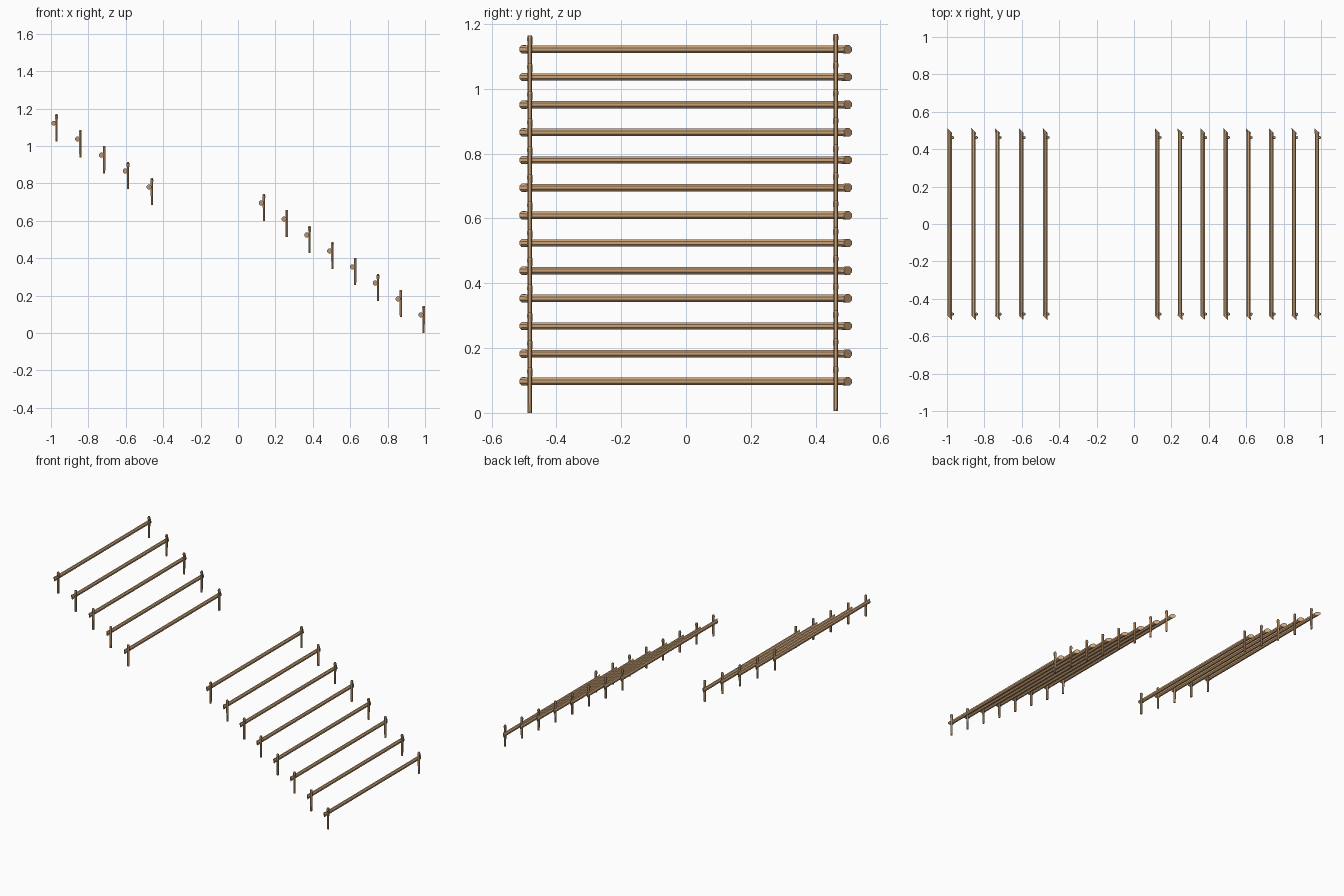
import bpy, bmesh
from math import cos, sin, pi
from mathutils import Vector

if "Cube" in bpy.data.objects:
    bpy.data.objects.remove(bpy.data.objects["Cube"])

wood = bpy.data.materials.new("tan_wood")
wood.use_nodes = True
tan = (0.60, 0.37, 0.19, 1)
wood.diffuse_color = tan
wood.node_tree.nodes["Principled BSDF"].inputs["Base Color"].default_value = tan


def loft(name, sections, point, sides):
    """Skin closed rings; point(section, angle) places each corner."""
    bm = bmesh.new()
    rings = [[bm.verts.new(point(s, 2 * pi * (i + 0.5) / sides)) for i in range(sides)]
             for s in sections]
    for a, b in zip(rings, rings[1:]):
        for i in range(sides):
            j = (i + 1) % sides
            bm.faces.new((a[i], a[j], b[j], b[i]))
    bm.faces.new(rings[0])
    bm.faces.new(rings[-1])
    bmesh.ops.recalc_face_normals(bm, faces=bm.faces)
    mesh = bpy.data.meshes.new(name)
    bm.to_mesh(mesh)
    bm.free()
    mesh.materials.append(wood)
    return mesh


# Log: ends flare a little and are cut at a slant (y, radius, slant)
def log_point(s, a):
    y, r, slant = s
    x = r * cos(a)
    return Vector((x, y - slant * x, r * sin(a)))


log = loft("log", [(-0.502, 0.014, 0.95), (-0.480, 0.0122, 0),
                   (0.478, 0.0122, 0), (0.500, 0.014, 0.95)], log_point, 8)


# Stake: narrow post with a slightly flared, battered head (z, radius)
def stake_point(s, a):
    z, r = s
    return Vector((r * cos(a), r * sin(a), z))


stake = loft("stake", [(-0.097, 0.0065), (0.020, 0.0075),
                       (0.034, 0.0088), (0.043, 0.0065)], stake_point, 6)


def place(name, mesh, location):
    ob = bpy.data.objects.new(name, mesh)
    ob.location = location
    bpy.context.collection.objects.link(ob)


# Two flights of steps: five above the gap, eight below
steps = [-0.985 + 0.1275 * i for i in range(5)] + [0.124 + 0.122 * i for i in range(8)]
for n, x in enumerate(steps):
    z = 1.122 - 0.0854 * n
    place(f"step_log_{n + 1}", log, (x, 0, z))
    place(f"front_stake_{n + 1}", stake, (x + 0.0145, -0.482, z))
    place(f"back_stake_{n + 1}", stake, (x + 0.0145, 0.462, z + 0.005))
